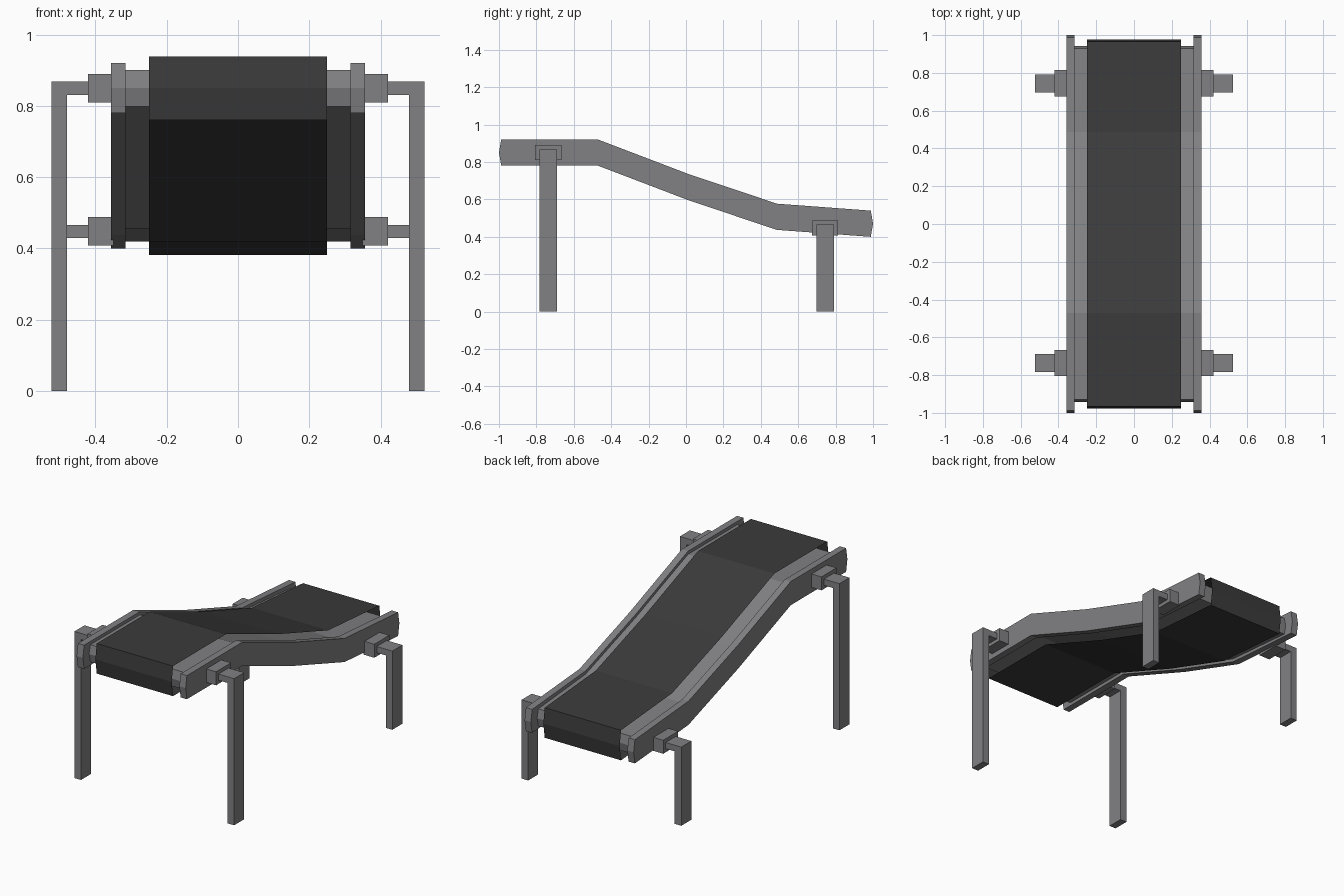
import bpy, bmesh

if "Cube" in bpy.data.objects:
    bpy.data.objects.remove(bpy.data.objects["Cube"])


def material(name, rgb):
    m = bpy.data.materials.new(name)
    m.diffuse_color = (*rgb, 1)
    m.use_nodes = True
    m.node_tree.nodes["Principled BSDF"].inputs["Base Color"].default_value = m.diffuse_color
    return m


GREY = material("frame_grey", (0.22, 0.22, 0.23))
BLACK = material("belt_black", (0.043, 0.043, 0.043))

# Inner bends of the conveyor centre line (y, z), and its end heights
BENDS = [(-0.47, 0.85), (0.02, 0.663), (0.487, 0.507)]
Z_FRONT, Z_BACK = 0.85, 0.47


def finish(bm, name, mat):
    me = bpy.data.meshes.new(name)
    bm.to_mesh(me)
    bm.free()
    me.materials.append(mat)
    ob = bpy.data.objects.new(name, me)
    bpy.context.collection.objects.link(ob)
    return ob


def conveyor_strip(name, x0, x1, half, end, mat, capped=True):
    """Sweep the side profile of the conveyor across x0..x1."""
    line = [(-end + 0.012, Z_FRONT)] + BENDS + [(end - 0.012, Z_BACK)]
    loop = [(y, z + half) for y, z in line] + [(end, Z_BACK)]
    loop += [(y, z - half) for y, z in reversed(line)] + [(-end, Z_FRONT)]
    bm = bmesh.new()
    a = [bm.verts.new((x0, y, z)) for y, z in loop]
    b = [bm.verts.new((x1, y, z)) for y, z in loop]
    caps = [bm.faces.new(a), bm.faces.new(b[::-1])]
    n = len(loop)
    for i in range(n):
        j = (i + 1) % n
        bm.faces.new((a[i], b[i], b[j], a[j]))
    bmesh.ops.recalc_face_normals(bm, faces=bm.faces)
    if not capped:
        bmesh.ops.delete(bm, geom=caps, context='FACES_ONLY')
    return finish(bm, name, mat)


def box(name, x, y, z, mat):
    bm = bmesh.new()
    bmesh.ops.create_cube(bm, size=1)
    for v in bm.verts:
        v.co = [r[0] if c < 0 else r[1] for c, r in zip(v.co, (x, y, z))]
    bmesh.ops.recalc_face_normals(bm, faces=bm.faces)
    return finish(bm, name, mat)


def leg(name, side, y, half_y, top):
    """L-shaped leg: upright post with an arm reaching the bracket."""
    outline = [(0.415, top), (0.523, top), (0.523, 0), (0.48, 0),
               (0.48, top - 0.037), (0.415, top - 0.037)]
    bm = bmesh.new()
    f = bm.faces.new([bm.verts.new((side * x, y - half_y, z)) for x, z in outline])
    ext = bmesh.ops.extrude_face_region(bm, geom=[f], use_keep_orig=True)
    for v in ext["geom"]:
        if isinstance(v, bmesh.types.BMVert):
            v.co.y = y + half_y
    bmesh.ops.recalc_face_normals(bm, faces=bm.faces)
    return finish(bm, name, GREY)


# Belt skin (thin open loop) around the inner bed
conveyor_strip("belt", -0.25, 0.25, 0.089, 0.977, BLACK, capped=False)
conveyor_strip("belt_bed", -0.316, 0.316, 0.051, 0.942, GREY)

for side, label in ((-1, "left"), (1, "right")):
    # Side rails
    xs = sorted((side * 0.316, side * 0.357))
    conveyor_strip(label + "_side_rail", xs[0], xs[1], 0.07, 1.0, GREY)
    # Brackets and legs
    for y, zc, where in ((-0.736, 0.85, "front"), (0.744, 0.448, "back")):
        bx = sorted((side * 0.35, side * 0.421))
        box(f"{where}_{label}_bracket", bx, (y - 0.07, y + 0.07),
            (zc - 0.04, zc + 0.04), GREY)
        leg(f"{where}_{label}_leg", side, y, 0.047, zc + 0.018)
